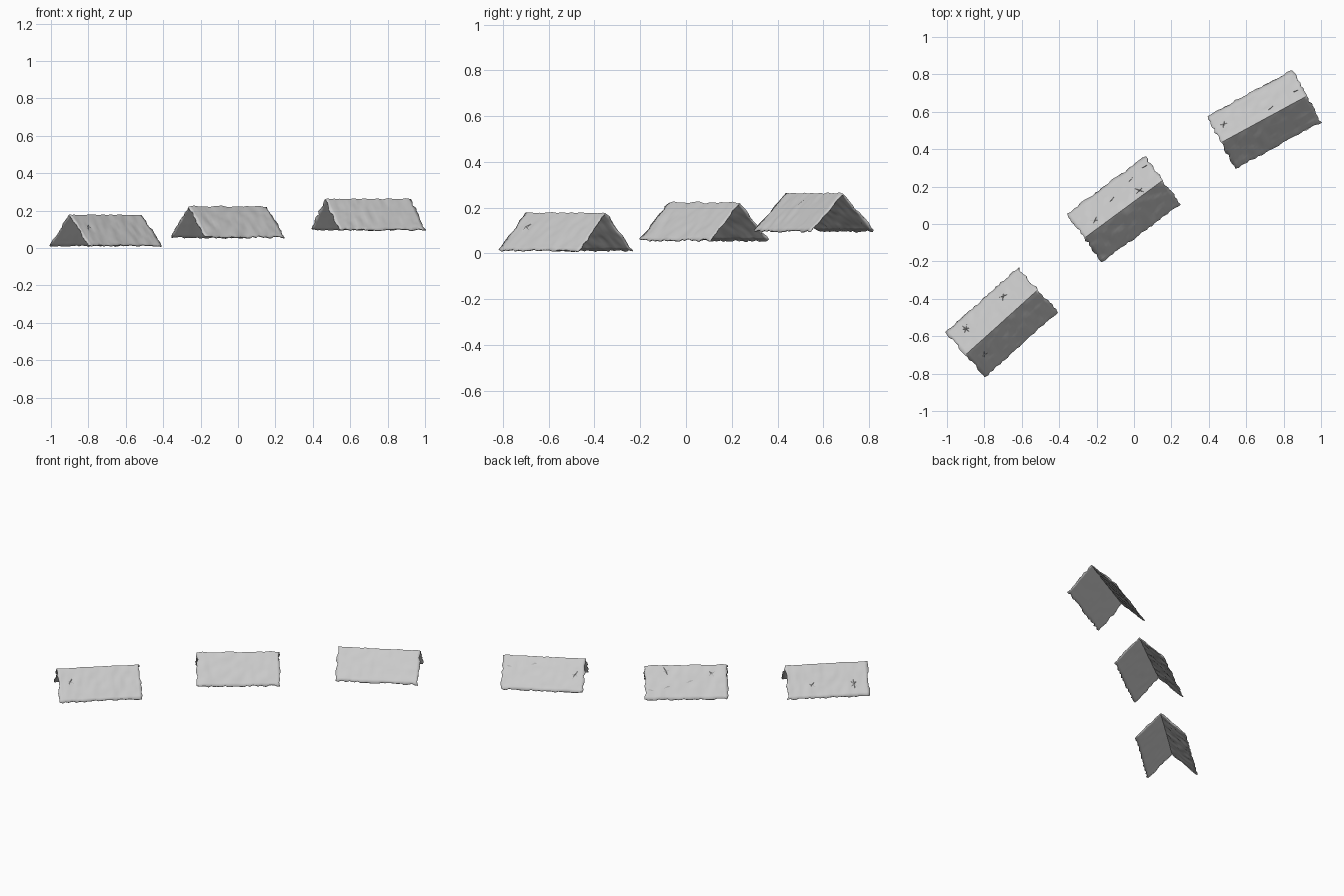
import bpy, bmesh, math, random
from mathutils import Vector, Matrix, noise

if "Cube" in bpy.data.objects:
    bpy.data.objects.remove(bpy.data.objects["Cube"])

random.seed(4)
LENGTH, HALF_W, HEIGHT = 0.52, 0.158, 0.163
NU, NS = 30, 10          # cells along ridge, cells down each slope
THICK = 0.006


def finish(bm, name, matrix):
    bmesh.ops.recalc_face_normals(bm, faces=bm.faces[:])
    me = bpy.data.meshes.new(name)
    bm.to_mesh(me)
    bm.free()
    ob = bpy.data.objects.new(name, me)
    ob.matrix_world = matrix
    bpy.context.collection.objects.link(ob)
    return ob


def tent_cover(name, matrix, seed):
    # folded hide: one sheet over the ridge, crumpled, with ragged borders
    bm = bmesh.new()
    rows = []
    for i in range(NU + 1):
        row = []
        for j in range(-NS, NS + 1):
            t = j / NS
            x = (i / NU - 0.5) * LENGTH
            y, z = t * HALF_W, HEIGHT * (1 - abs(t))
            side = 1 if t > 0 else -1
            n = Vector((0, HEIGHT * side, HALF_W)).normalized()
            if j == 0:
                n = Vector((0, 0, 1))
            p = Vector((x, y, z))
            p += n * 0.006 * noise.noise(Vector((x * 28, y * 40, seed)))
            if i in (0, NU):
                p.x += random.uniform(-0.008, 0.006)
            if abs(j) == NS:
                p += Vector((0, side * HALF_W, -HEIGHT)).normalized() * random.uniform(-0.006, 0.005)
            row.append(bm.verts.new(p))
        rows.append(row)
    for a, b in zip(rows, rows[1:]):
        for j in range(2 * NS):
            bm.faces.new((a[j], b[j], b[j + 1], a[j + 1]))
    ob = finish(bm, name, matrix)
    mod = ob.modifiers.new("thickness", "SOLIDIFY")
    mod.thickness = THICK
    mod.offset = 0
    bpy.ops.object.select_all(action='DESELECT')
    ob.select_set(True)
    bpy.context.view_layer.objects.active = ob
    bpy.ops.object.shade_smooth_by_angle(angle=math.radians(30))


def creases(name, matrix, marks):
    # small raised folds lying on the slopes: x, y, heading, count (world plan)
    bm = bmesh.new()
    inv = matrix.inverted()
    for wx, wy, head, count in marks:
        for k in range(count):
            a = math.radians(head + k * 65)
            d = Vector((math.cos(a), math.sin(a), 0)) * 0.025
            c = Vector((wx, wy, 0))
            s = Vector((-d.y, d.x, 0)) * 0.12
            ring = []
            for q, lift in ((c - d, 0), (c + s, 0.002), (c + d, 0), (c - s, 0.002), (c, 0.008)):
                p = inv @ q
                p.z = HEIGHT * (1 - abs(p.y) / HALF_W) + 0.004 + lift
                ring.append(bm.verts.new(p))
            for m in range(4):
                bm.faces.new((ring[m], ring[(m + 1) % 4], ring[4]))
    finish(bm, name, matrix)


# the three tents: centre, base height, heading, crease marks
tents = [
    (-0.707, -0.525, 0.012, 42, [(-0.9, -0.56, 10, 3), (-0.7, -0.385, 20, 2), (-0.8, -0.70, 30, 2)]),
    (-0.055, 0.08, 0.057, 36.4, [(-0.21, 0.02, 0, 2), (-0.12, 0.13, 50, 1), (0.03, 0.18, -20, 2),
                                 (0.06, 0.31, 30, 1), (-0.02, 0.235, 50, 1)]),
    (0.695, 0.56, 0.097, 28.5, [(0.48, 0.535, 15, 2), (0.73, 0.62, 40, 1), (0.86, 0.71, 20, 1)]),
]
for n, (x, y, z, ang, marks) in enumerate(tents, 1):
    mat = Matrix.Translation((x, y, z)) @ Matrix.Rotation(math.radians(ang), 4, 'Z')
    tent_cover(f"tent_cover_{n}", mat, n * 7.3)
    creases(f"tent_creases_{n}", mat, marks)
